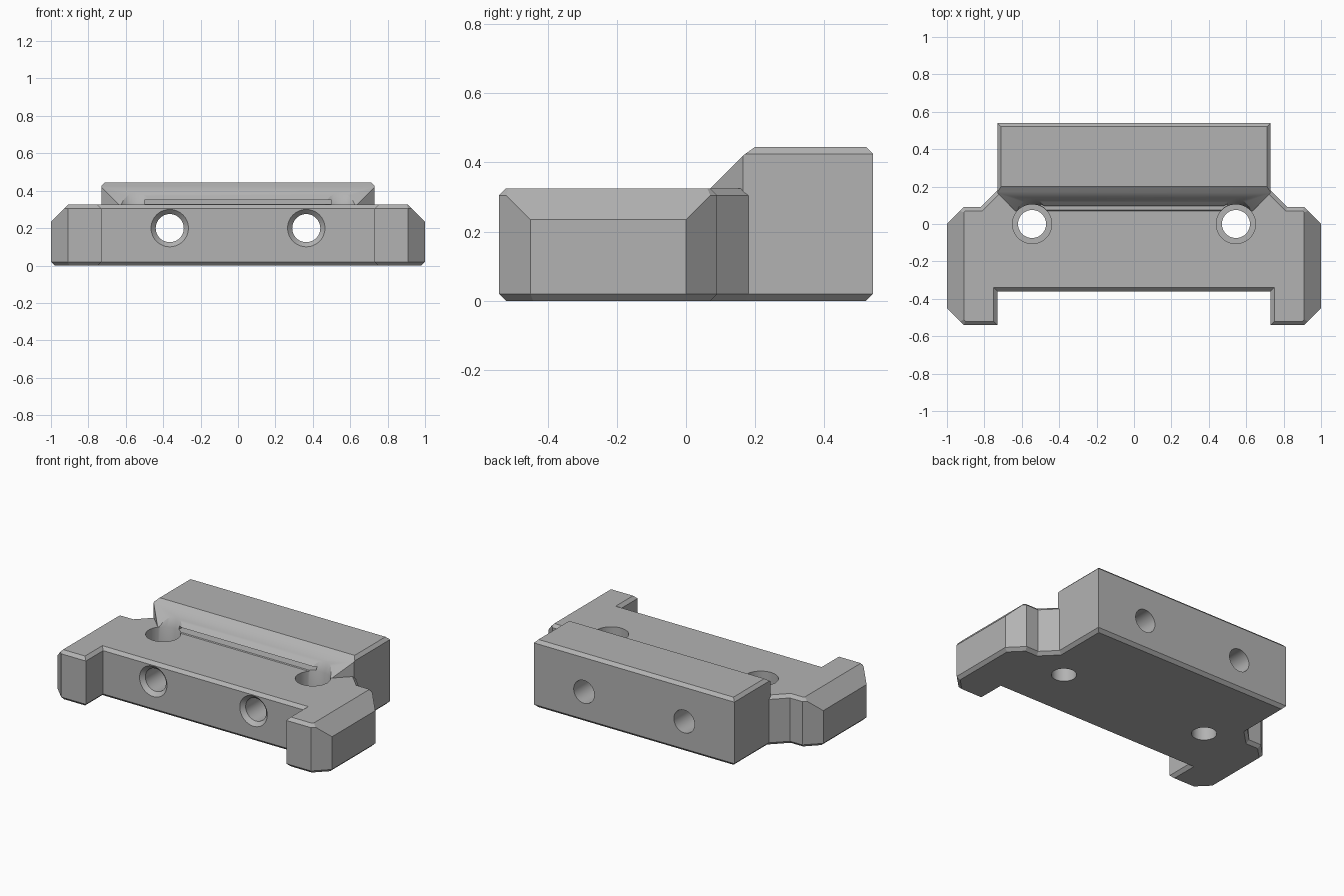
import bpy, bmesh, math
from mathutils import Vector, Matrix

if "Cube" in bpy.data.objects:
    bpy.data.objects.remove(bpy.data.objects["Cube"], do_unlink=True)

grey = bpy.data.materials.new("plain grey")
grey.use_nodes = True
colour = (0.45, 0.45, 0.45, 1)
grey.diffuse_color = colour
grey.node_tree.nodes["Principled BSDF"].inputs["Base Color"].default_value = colour

BEVEL = 0.02


def inset(points, d):
    """Mitred inset of a counter-clockwise outline."""
    result = []
    for i, p in enumerate(points):
        p = Vector(p)
        a = (p - Vector(points[i - 1])).normalized()
        b = (Vector(points[(i + 1) % len(points)]) - p).normalized()
        n1, n2 = Vector((a.y, -a.x)), Vector((b.y, -b.x))
        result.append(p - (n1 + n2) * d / (1 + n1.dot(n2)))
    return result


def loft(name, rings, planes=(), matrix=Matrix()):
    """Bridge rings of (outline, height), cap both ends, then trim by planes."""
    bm = bmesh.new()
    loops = [[bm.verts.new((p[0], p[1], z)) for p in ring] for ring, z in rings]
    for low, high in zip(loops, loops[1:]):
        n = len(low)
        for i in range(n):
            j = (i + 1) % n
            bm.faces.new((low[i], low[j], high[j], high[i]))
    bm.faces.new(loops[0][::-1])
    bm.faces.new(loops[-1])
    for point, normal in planes:
        geom = bm.verts[:] + bm.edges[:] + bm.faces[:]
        cut = bmesh.ops.bisect_plane(bm, geom=geom, plane_co=point,
                                     plane_no=normal, clear_outer=True)
        edges = [e for e in cut["geom_cut"] if isinstance(e, bmesh.types.BMEdge)]
        bmesh.ops.holes_fill(bm, edges=edges, sides=0)
    bmesh.ops.recalc_face_normals(bm, faces=bm.faces)
    bm.transform(matrix)
    mesh = bpy.data.meshes.new(name)
    bm.to_mesh(mesh)
    bm.free()
    mesh.materials.append(grey)
    obj = bpy.data.objects.new(name, mesh)
    bpy.context.collection.objects.link(obj)
    return obj


def combine(body, other, operation):
    mod = body.modifiers.new(operation.title(), "BOOLEAN")
    mod.operation, mod.solver, mod.object = operation, "EXACT", other
    bpy.context.view_layer.objects.active = body
    bpy.ops.object.modifier_apply(modifier=mod.name)
    bpy.data.objects.remove(other, do_unlink=True)


def drill(name, profile, matrix, sides=48):
    angles = [2 * math.pi * i / sides for i in range(sides)]
    rings = [([(r * math.cos(a), r * math.sin(a)) for a in angles], z)
             for r, z in profile]
    return loft(name, rings, matrix=matrix)


def mirrored(half):
    """Close a right-hand half outline that runs front to back."""
    return half + [(-x, y) for x, y in reversed(half)]


# Base plate with front notch, clipped corners and sloping sides
outline = mirrored([(0.73, -0.36), (0.73, -0.54), (0.91, -0.54), (1, -0.45),
                    (1, 0), (0.91, 0.09), (0.82, 0.09), (0.73, 0.18), (0.73, 0.54)])
body = loft("mounting_block",
            [(inset(outline, BEVEL), 0), (outline, BEVEL),
             (outline, 0.305), (inset(outline, BEVEL), 0.325)],
            [((s, 0, 0.235), (s, 0, 1)) for s in (-1, 1)])

# Raised rear bar with mitred ends and a sloping front
bar = mirrored([(0.635, 0.07), (0.73, 0.165), (0.73, 0.54)])
rear_bar = loft("rear_bar",
                [(bar, 0.2), (bar, 0.425), (inset(bar, BEVEL), 0.445)],
                [((0, 0.07, 0.325), (0, -1, 1)),
                 ((0, 0.2, 0.445), (0, -0.025, 0.035))])
combine(body, rear_bar, "UNION")

# Narrow slit along the foot of the slope
slit = [(-0.5, 0.05), (0.5, 0.05), (0.5, 0.15), (-0.5, 0.15)]
combine(body, loft("slit_cutter", [(slit, 0.33), (slit, 0.35)]), "DIFFERENCE")

for side in (-1, 1):
    # Vertical counterbored holes with clearance flaring into the slope
    combine(body, drill("vertical_hole_cutter",
                        [(0.075, -0.1), (0.075, 0.12), (0.105, 0.12),
                         (0.105, 0.325), (0.185, 0.5)],
                        Matrix.Translation((side * 0.545, 0, 0))), "DIFFERENCE")
    # Horizontal through holes, countersunk at the front
    turn = Matrix.Rotation(math.radians(90), 4, "X")
    combine(body, drill("horizontal_hole_cutter",
                        [(0.075, -0.7), (0.075, 0.335), (0.1, 0.36), (0.1, 0.5)],
                        Matrix.Translation((side * 0.365, 0, 0.2)) @ turn),
            "DIFFERENCE")

bpy.ops.object.select_all(action="DESELECT")
body.select_set(True)
bpy.context.view_layer.objects.active = body
bpy.ops.object.shade_smooth_by_angle(angle=math.radians(25))
